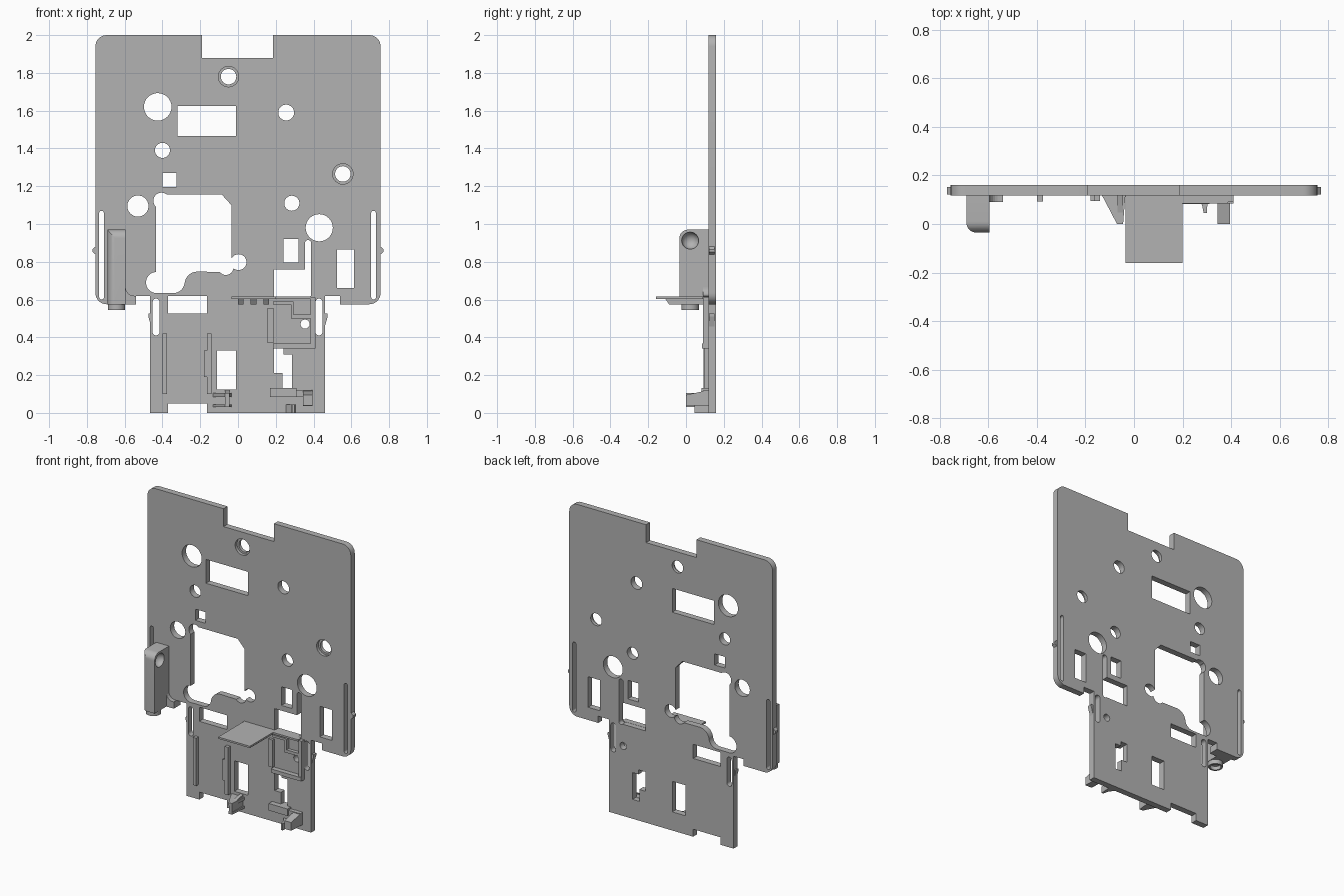
import bpy, bmesh
from math import sin, cos, pi, radians
from mathutils import Vector

if "Cube" in bpy.data.objects:
    bpy.data.objects.remove(bpy.data.objects["Cube"])

grey = bpy.data.materials.new("Mid Grey")
grey.use_nodes = True
COLOR = (0.45, 0.45, 0.45, 1)
grey.diffuse_color = COLOR
grey.node_tree.nodes["Principled BSDF"].inputs["Base Color"].default_value = COLOR

FRONT, BACK = 0.118, 0.16
EMBED = FRONT + 0.006


def prism(name, pts, lo, hi, axis="y"):
    """Extrude a flat profile along one axis: (x,z) along y, (y,z) along x, (x,y) along z."""
    place = {"y": lambda p, t: (p[0], t, p[1]),
             "x": lambda p, t: (t, p[0], p[1]),
             "z": lambda p, t: (p[0], p[1], t)}[axis]
    bm = bmesh.new()
    face = bm.faces.new([bm.verts.new(place(p, lo)) for p in pts])
    ext = bmesh.ops.extrude_face_region(bm, geom=[face])
    shift = Vector(place((0, 0), hi - lo))
    bmesh.ops.translate(bm, vec=shift, verts=[v for v in ext["geom"] if isinstance(v, bmesh.types.BMVert)])
    bmesh.ops.recalc_face_normals(bm, faces=bm.faces)
    mesh = bpy.data.meshes.new(name)
    bm.to_mesh(mesh)
    bm.free()
    mesh.materials.append(grey)
    obj = bpy.data.objects.new(name, mesh)
    bpy.context.collection.objects.link(obj)
    return obj


def rect(x0, x1, z0, z1):
    return [(x0, z0), (x1, z0), (x1, z1), (x0, z1)]


def arc(x, z, r, a0=0, a1=360, n=32):
    full = abs(a1 - a0) == 360
    steps = n if full else n + 1
    return [(x + r * cos(radians(a0 + (a1 - a0) * i / n)),
             z + r * sin(radians(a0 + (a1 - a0) * i / n))) for i in range(steps)]


def slot(x0, x1, z0, z1):
    r, x = (x1 - x0) / 2, (x0 + x1) / 2
    return arc(x, z1 - r, r, 0, 180, 10) + arc(x, z0 + r, r, 180, 360, 10)


def cut(target, cutters):
    for c in cutters:
        m = target.modifiers.new("Cut", "BOOLEAN")
        m.operation, m.solver, m.object = "DIFFERENCE", "EXACT", c
    bpy.context.view_layer.update()
    done = bpy.data.meshes.new_from_object(target.evaluated_get(bpy.context.evaluated_depsgraph_get()))
    target.modifiers.clear()
    target.data = done
    for c in cutters:
        bpy.data.objects.remove(c)


def smooth(obj):
    bpy.ops.object.select_all(action="DESELECT")
    obj.select_set(True)
    bpy.context.view_layer.objects.active = obj
    bpy.ops.object.shade_smooth_by_angle(angle=radians(30))


# Main plate with top notch, rounded corners and narrow lower tab
W, R = 0.755, 0.06
outline = (
    [(-0.19, 2), (-0.19, 1.88), (0.185, 1.88), (0.185, 2)]
    + arc(W - R, 2 - R, R, 90, 0, 8) + arc(W - R, 0.575 + R, R, 0, -90, 8)
    + [(0.54, 0.575), (0.54, 0.62), (0.46, 0.62), (0.46, 0), (-0.165, 0), (-0.165, 0.05),
       (-0.37, 0.05), (-0.37, 0), (-0.465, 0), (-0.465, 0.62), (-0.54, 0.62), (-0.54, 0.575)]
    + arc(R - W, 0.575 + R, R, -90, -180, 8) + arc(R - W, 2 - R, R, 180, 90, 8))
plate = prism("back_plate", outline, FRONT, BACK)

window = ([(-0.435, 1.155), (-0.085, 1.155), (-0.035, 1.1), (-0.035, 0.745)]
          + [(-0.21, 0.748)] + arc(-0.215, 0.68, 0.068, 90, 180, 8)
          + arc(-0.34, 0.692, 0.057, 0, -90, 8) + [(-0.435, 0.635)])
profiles = [window]
for x, z, r in [(-0.425, 1.62, 0.073), (-0.05, 1.78, 0.041), (0.255, 1.59, 0.042), (-0.4, 1.39, 0.04),
                (0.555, 1.265, 0.041), (-0.53, 1.095, 0.056), (0.285, 1.11, 0.04), (0.43, 0.98, 0.072),
                (0.355, 0.47, 0.024), (0.003, 0.798, 0.042), (-0.064, 0.77, 0.04),
                (-0.431, 0.69, 0.056), (-0.405, 1.123, 0.043)]:
    profiles.append(arc(x, z, r))
for r in [(-0.32, -0.01, 1.465, 1.625), (-0.4, -0.325, 1.195, 1.27), (0.24, 0.32, 0.795, 0.92),
          (0.525, 0.615, 0.66, 0.865), (-0.37, -0.165, 0.525, 0.62), (-0.11, -0.01, 0.125, 0.33),
          (0.19, 0.36, 0.615, 0.76), (0.19, 0.24, 0.21, 0.34), (0.235, 0.285, 0.13, 0.31)]:
    profiles.append(rect(*r))
for s in [(-0.735, -0.71, 0.6, 1.07), (0.705, 0.73, 0.6, 1.07), (-0.452, -0.415, 0.41, 0.605),
          (0.41, 0.447, 0.41, 0.605), (0.355, 0.387, 0.61, 0.915)]:
    profiles.append(slot(*s))
cutters = [prism("cutter", p, FRONT - 0.1, BACK + 0.1) for p in profiles]
# Counterbores of the two screw holes
cutters += [prism("cutter", arc(x, z, 0.054), FRONT - 0.1, FRONT + 0.02)
            for x, z in [(-0.05, 1.78), (0.555, 1.265)]]
cut(plate, cutters)
smooth(plate)

# Side post with rounded edges, ball socket and hollow foot
post = prism("side_post", [(EMBED, 0.575), (-0.035, 0.575)]
             + arc(0.01, 0.925, 0.045, 180, 90, 8) + [(EMBED, 0.97)], -0.69, -0.595, "x")
corner = prism("cutter", [(-0.75, -0.1), (-0.64, -0.1)]
               + arc(-0.65, 0.005, 0.04, -90, -180, 8) + [(-0.75, 0.005)], 0.5, 1.05, "z")
bpy.ops.mesh.primitive_uv_sphere_add(segments=24, ring_count=16, radius=0.045, location=(-0.595, 0.022, 0.912))
cut(post, [corner, bpy.context.object])
smooth(post)
foot = prism("post_foot", arc(-0.643, 0.022, 0.046), 0.545, 0.58, "z")
cut(foot, [prism("cutter", arc(-0.643, 0.022, 0.034), 0.5, 0.57, "z")])
smooth(foot)
prism("post_gusset", [(-0.61, 0.575), (-0.54, 0.575), (-0.54, 0.62)]
      + arc(-0.55, 0.665, 0.045, 270, 180, 6) + [(-0.61, 0.68)], 0.09, EMBED)

# Shelf with three ribs beneath, and its side ledge
prism("shelf", rect(-0.035, 0.2, -0.16, EMBED), 0.604, 0.616, "z")
prism("shelf_ledge", rect(0.19, 0.387, 0.085, EMBED), 0.604, 0.616, "z")
for i, x in enumerate((0.015, 0.082, 0.15)):
    prism(f"shelf_rib_{i}", [(-0.11, 0.605), (-0.09, 0.575), (EMBED, 0.575), (EMBED, 0.605)],
          x - 0.015, x + 0.015, "x")

# Raised rails and frame on the lower tab: x range, z range, front depth
for name, x0, x1, z0, z1, y in [
        ("left_rail", -0.4, -0.375, 0.1, 0.42, 0.092),
        ("middle_rail", -0.165, -0.14, 0.1, 0.42, 0.095),
        ("middle_rail_step", -0.18, -0.16, 0.19, 0.33, 0.095),
        ("frame_left", 0.155, 0.187, 0.37, 0.555, 0.1),
        ("frame_top", 0.185, 0.29, 0.575, 0.59, 0.1),
        ("frame_bottom", 0.185, 0.41, 0.342, 0.367, 0.085),
        ("frame_right", 0.385, 0.41, 0.342, 0.61, 0.09),
        ("frame_inner_bar", 0.29, 0.39, 0.5, 0.52, 0.095),
        ("frame_inner_post", 0.28, 0.295, 0.5, 0.59, 0.095),
        ("hook_bar", 0.17, 0.31, 0.085, 0.132, 0.082),
        ("hook_bar_end", 0.3, 0.39, 0.085, 0.12, 0.092)]:
    prism(name, rect(x0, x1, z0, z1), y, EMBED)

# Two snap hooks and a small locating fin at the bottom edge
hook = [(EMBED, 0.035), (0, 0.04), (0, 0.095), (0.08, 0.112), (EMBED, 0.122)]
prism("right_hook", hook, 0.345, 0.395, "x")
wedge = [(-0.135, EMBED), (-0.07, 0), (-0.045, 0), (-0.035, EMBED)]
prism("left_hook_top", wedge, 0.085, 0.105, "z")
prism("left_hook_bottom", wedge, 0.03, 0.045, "z")
prism("left_hook_web", hook, -0.068, -0.045, "x")
prism("locating_fin", [(0.25, EMBED), (0.28, 0.08), (0.287, 0.045), (0.3, 0.045), (0.305, EMBED)], 0, 0.045, "z")

# Small catches on both sides of plate and tab
for side, label in ((-1, "right"), (1, "left")):
    prism(f"{label}_plate_catch", [(side * 0.75, 0.835), (side * 0.77, 0.852),
          (side * 0.77, 0.866), (side * 0.75, 0.885)], 0.122, 0.152)
    prism(f"{label}_tab_catch", [(side * 0.455, 0.44), (side * 0.475, 0.51),
          (side * 0.475, 0.525), (side * 0.455, 0.525)], 0.122, 0.152)
